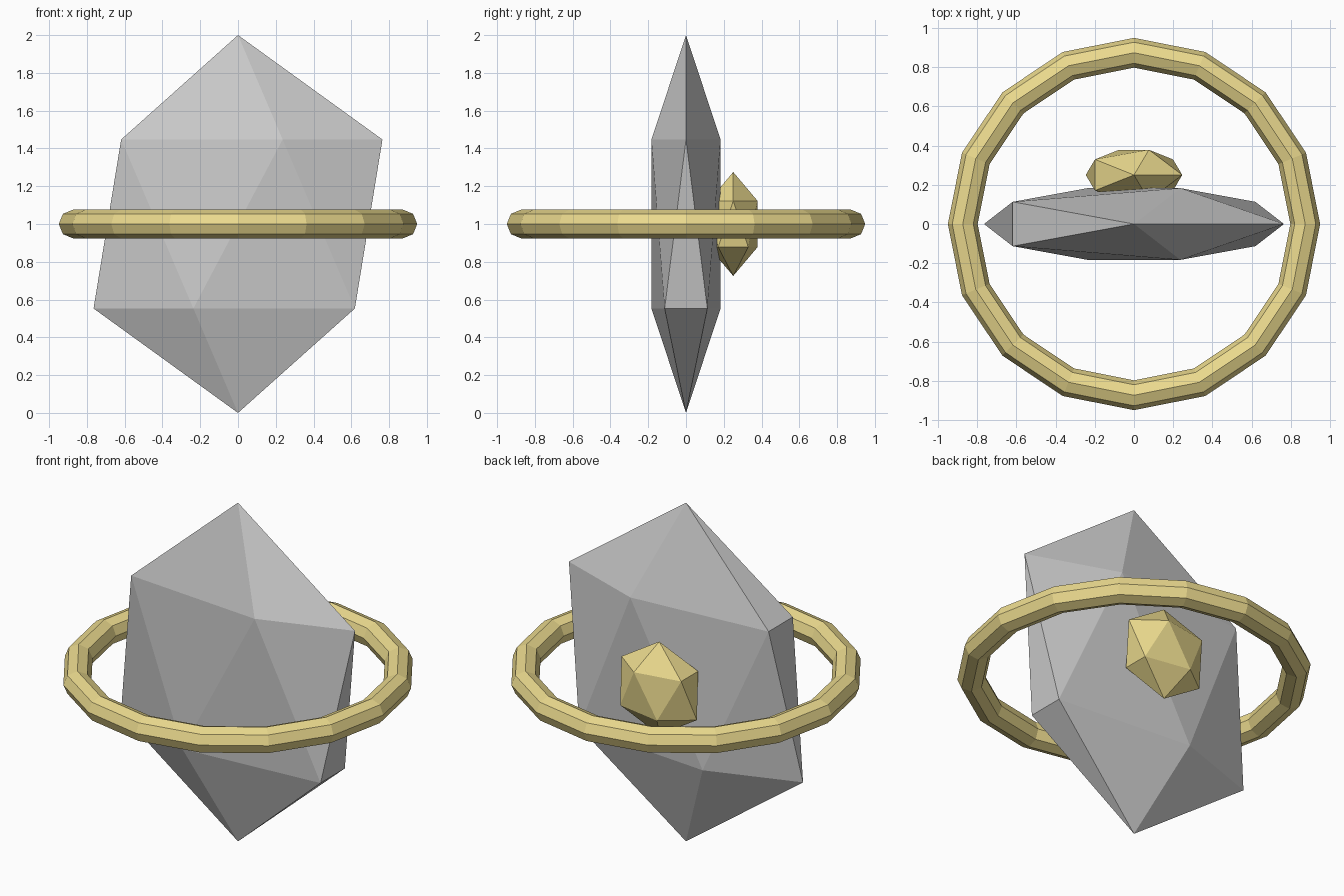
import bpy

if "Cube" in bpy.data.objects:
    bpy.data.objects.remove(bpy.data.objects["Cube"])

# Shared gold colour for the ring and the core
gold = bpy.data.materials.new("gold")
gold.diffuse_color = (0.83, 0.70, 0.27, 1.0)
gold.use_nodes = True
gold.node_tree.nodes["Principled BSDF"].inputs["Base Color"].default_value = gold.diffuse_color


def finish(name, scale=(1, 1, 1), material=None):
    """Name the new primitive, bake its scale and colour it."""
    ob = bpy.context.object
    ob.name = name
    ob.scale = scale
    bpy.ops.object.transform_apply(location=False, rotation=False, scale=True)
    if material:
        ob.data.materials.append(material)
    return ob


def gem(name, location, scale, material=None):
    """Twenty-sided stretched gem."""
    bpy.ops.mesh.primitive_ico_sphere_add(subdivisions=1, radius=1, location=location)
    return finish(name, scale, material)


# Flattened grey crystal body
gem("crystal_body", (0, 0, 1.0), (0.855, 0.215, 1.0))

# Small gold gem set in the back face
gem("back_gem", (0, 0.25, 1.0), (0.275, 0.151, 0.275), gold)

# Gold ring floating around the waist
bpy.ops.mesh.primitive_torus_add(location=(0, 0, 1.0), major_segments=16, minor_segments=8,
                                 major_radius=0.873, minor_radius=0.076)
finish("waist_ring", material=gold)
